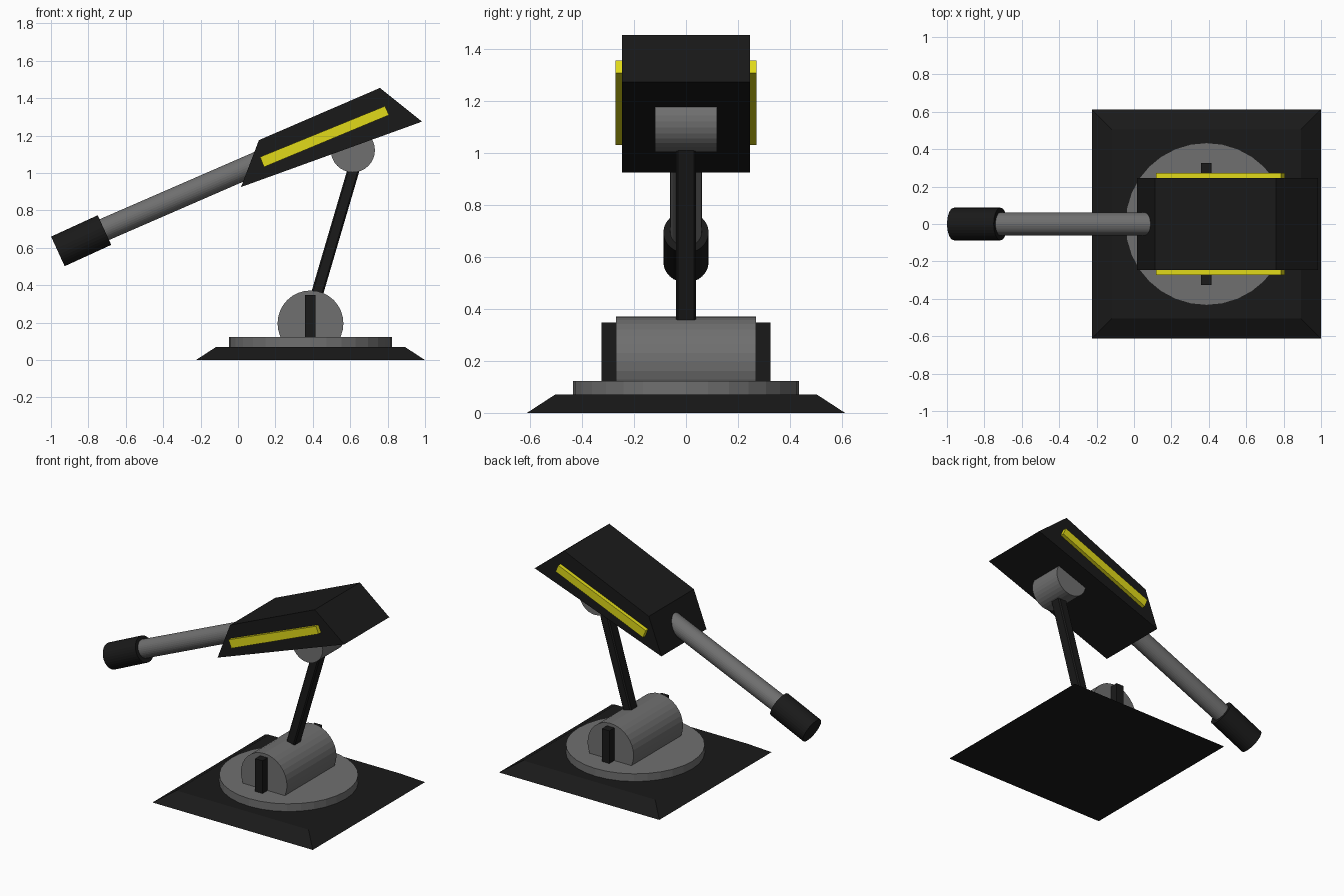
import bpy, bmesh
from mathutils import Vector, Matrix

if "Cube" in bpy.data.objects:
    bpy.data.objects.remove(bpy.data.objects["Cube"])


def material(name, color):
    m = bpy.data.materials.new(name)
    m.diffuse_color = (*color, 1)
    m.use_nodes = True
    m.node_tree.nodes["Principled BSDF"].inputs["Base Color"].default_value = m.diffuse_color
    return m


BLACK = material("black", (0.01, 0.01, 0.01))
GREY = material("dark_grey", (0.16, 0.16, 0.16))
YELLOW = material("yellow", (0.75, 0.7, 0.01))
CX = 0.3875  # x of the base centre


def finish(name, bm, mat):
    bmesh.ops.recalc_face_normals(bm, faces=bm.faces[:])
    me = bpy.data.meshes.new(name)
    bm.to_mesh(me)
    bm.free()
    me.materials.append(mat)
    ob = bpy.data.objects.new(name, me)
    bpy.context.collection.objects.link(ob)
    return ob


def rod(name, a, b, r, mat, sides=32):
    """Cylinder running from point a to point b."""
    a, b = Vector(a), Vector(b)
    bm = bmesh.new()
    rot = (b - a).to_track_quat('Z', 'Y').to_matrix().to_4x4()
    bmesh.ops.create_cone(bm, cap_ends=True, segments=sides, radius1=r, radius2=r,
                          depth=(b - a).length,
                          matrix=Matrix.Translation((a + b) / 2) @ rot)
    return finish(name, bm, mat)


def prism(name, profile, y0, y1, mat):
    """Extrude an (x, z) profile from y0 to y1."""
    bm = bmesh.new()
    face = bm.faces.new([bm.verts.new((x, y0, z)) for x, z in profile])
    ext = bmesh.ops.extrude_face_region(bm, geom=[face])
    moved = [v for v in ext["geom"] if isinstance(v, bmesh.types.BMVert)]
    bmesh.ops.translate(bm, verts=moved, vec=(0, y1 - y0, 0))
    return finish(name, bm, mat)


# Base: square plate with sloping sides
bm = bmesh.new()
bmesh.ops.create_cube(bm, size=1)
for v in bm.verts:
    top = v.co.z > 0
    s = 1.01 if top else 1.225
    v.co = (CX + v.co.x * s, v.co.y * s, 0.07 if top else 0)
finish("base_plate", bm, BLACK)

# Turntable and the hinge drum on it
rod("turntable", (CX, 0, 0.06), (CX, 0, 0.123), 0.435, GREY)
rod("hinge_drum", (CX, -0.27, 0.196), (CX, 0.27, 0.196), 0.176, GREY)

# Support arm: slim bar leaning towards +x
a, b = Vector((0.395, 0, 0.26)), Vector((0.636, 0, 1.08))
side = Vector((b.z - a.z, 0, a.x - b.x)).normalized() * 0.032
arm = prism("support_arm", [((p + s).x, (p + s).z) for p, s in
            ((a, -side), (a, side), (b, side), (b, -side))], -0.039, 0.039, BLACK)
bev = arm.modifiers.new("bevel", 'BEVEL')
bev.width, bev.segments = 0.008, 1

# Upper hinge under the housing
rod("upper_hinge", (0.614, -0.12, 1.122), (0.614, 0.12, 1.122), 0.118, GREY)

# Housing with slanted ends
prism("housing", [(0.016, 0.925), (0.112, 1.176), (0.759, 1.455), (0.984, 1.275)],
      -0.246, 0.246, BLACK)

# Mirrored pairs: drum brackets and yellow side strips
strip = [(0.118, 1.086), (0.786, 1.358), (0.807, 1.31), (0.139, 1.032)]
bracket = [(0.359, 0.12), (0.415, 0.12), (0.415, 0.349), (0.359, 0.349)]
for label, s in (("front", -1), ("back", 1)):
    prism(label + "_bracket", bracket, s * 0.25, s * 0.325, BLACK)
    prism(label + "_strip", strip, s * 0.235, s * 0.272, YELLOW)

# Barrel and muzzle
rod("barrel", (-0.75, 0, 0.682), (0.2, 0, 1.095), 0.061, GREY)
rod("muzzle", (-0.963, 0, 0.581), (-0.714, 0, 0.695), 0.087, BLACK)
